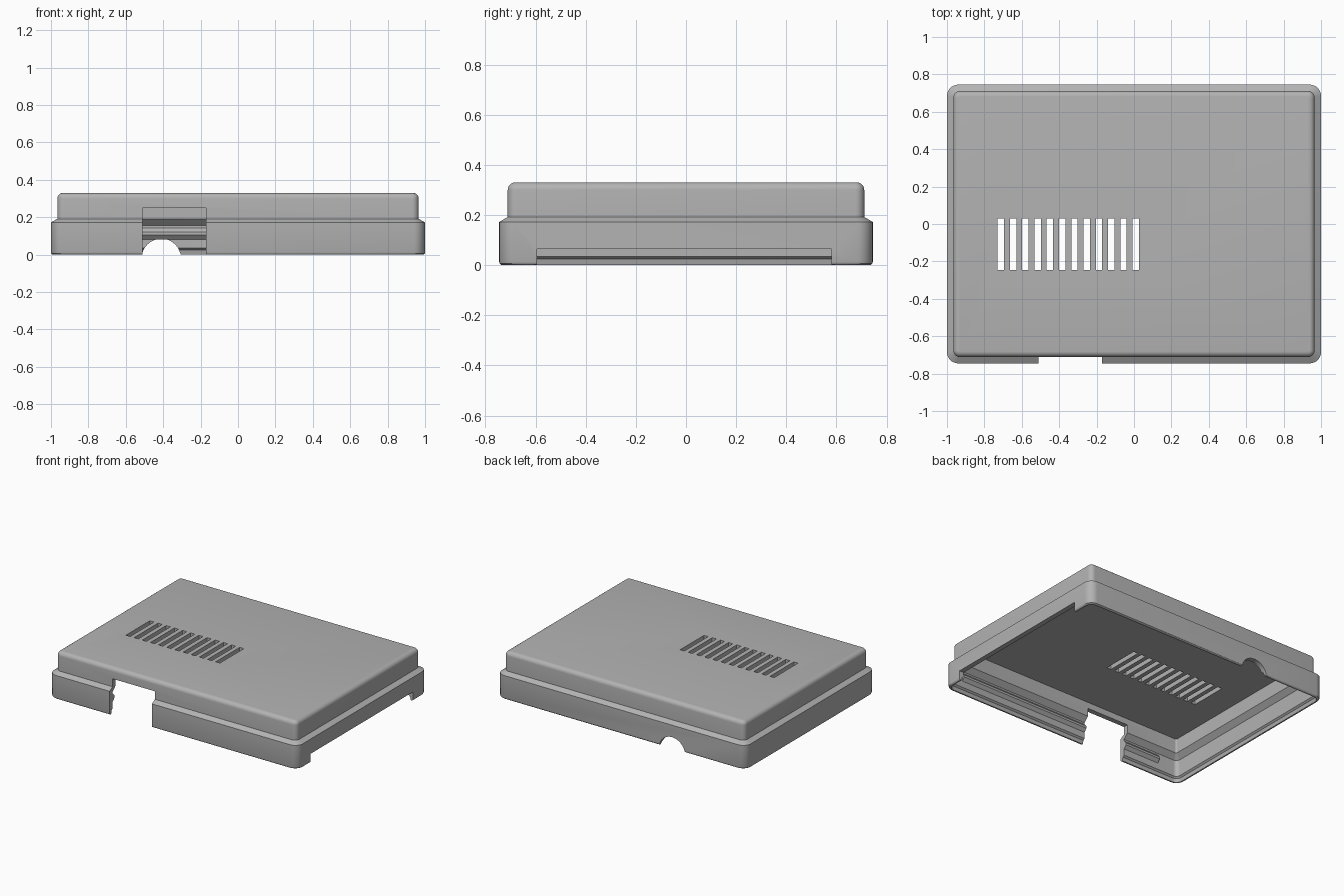
import bpy, bmesh, math

cube = bpy.data.objects.get("Cube")
if cube:
    bpy.data.objects.remove(cube, do_unlink=True)

HX, HY = 1.0, 0.745

grey = bpy.data.materials.new("plain_grey")
grey.use_nodes = True
colour = (0.45, 0.45, 0.45, 1)
grey.diffuse_color = colour
grey.node_tree.nodes["Principled BSDF"].inputs["Base Color"].default_value = colour


def finish(name, bm):
    bmesh.ops.recalc_face_normals(bm, faces=bm.faces[:])
    mesh = bpy.data.meshes.new(name)
    bm.to_mesh(mesh)
    bm.free()
    obj = bpy.data.objects.new(name, mesh)
    bpy.context.collection.objects.link(obj)
    mesh.materials.append(grey)
    return obj


def rounded_ring(bm, inset, z, radius, steps=8):
    """Rounded rectangle, pulled in from the outer footprint."""
    ring = []
    for k, (sx, sy) in enumerate([(1, 1), (-1, 1), (-1, -1), (1, -1)]):
        for i in range(steps + 1):
            a = math.pi / 2 * (k + i / steps)
            x = sx * (HX - inset - radius) + radius * math.cos(a)
            y = sy * (HY - inset - radius) + radius * math.sin(a)
            ring.append(bm.verts.new((x, y, z)))
    return ring


def box(name, x0, x1, y0, y1, z0, z1):
    bm = bmesh.new()
    bmesh.ops.create_cube(bm, size=1)
    for v in bm.verts:
        v.co = (x1 if v.co.x > 0 else x0, y1 if v.co.y > 0 else y0, z1 if v.co.z > 0 else z0)
    return finish(name, bm)


def cut(target, cutter):
    cutter.hide_render = True
    mod = target.modifiers.new("cut", 'BOOLEAN')
    mod.operation, mod.solver, mod.object = 'DIFFERENCE', 'EXACT', cutter
    bpy.context.view_layer.objects.active = target
    bpy.ops.object.modifier_apply(modifier=mod.name)
    bpy.data.objects.remove(cutter, do_unlink=True)


# Shell section: inside ceiling, down the inner wall, round the rim, up the outside
section = [(0.07, 0.295, 0.012), (0.07, 0.19, 0.012), (0.036, 0.155, 0.03),
           (0.036, 0.035, 0.03), (0.024, 0.025, 0.04), (0.018, 0.0, 0.045)]
section += [(0.012 * (1 - math.sin(a)), 0.012 * (1 - math.cos(a)), 0.06)
            for a in (0, math.pi / 6, math.pi / 3, math.pi / 2)]
section += [(0.0, 0.172, 0.06), (0.034, 0.192, 0.035)]
section += [(0.034 + 0.03 * (1 - math.cos(a)), 0.30 + 0.03 * math.sin(a),
             0.035 - 0.028 * (1 - math.cos(a)))
            for a in [math.pi / 2 * i / 6 for i in range(7)]]

bm = bmesh.new()
rings = [rounded_ring(bm, *s) for s in section]
for lower, upper in zip(rings, rings[1:]):
    n = len(lower)
    for i in range(n):
        j = (i + 1) % n
        bm.faces.new((lower[i], lower[j], upper[j], upper[i]))
bm.faces.new(rings[0])
bm.faces.new(rings[-1])
shell = finish("cover_shell", bm)

# Ventilation slots
for i in range(12):
    x = -0.712 + i * 0.0656
    cut(shell, box("slot_cutter", x - 0.017, x + 0.017, -0.245, 0.03, 0.2, 0.4))

# Front cable notch and side opening
cut(shell, box("front_notch_cutter", -0.51, -0.17, -0.85, -0.6, -0.1, 0.25))
cut(shell, box("side_opening_cutter", 0.85, 1.1, -0.595, 0.58, -0.1, 0.065))

# Round cable opening in the back wall
bm = bmesh.new()
bmesh.ops.create_cone(bm, cap_ends=True, segments=48, radius1=0.105, radius2=0.105, depth=0.25)
for v in bm.verts:
    x, y, z = v.co
    v.co = (x - 0.41, 0.725 + z, y - 0.02)
cut(shell, finish("back_opening_cutter", bm))

bpy.ops.object.select_all(action='DESELECT')
shell.select_set(True)
bpy.context.view_layer.objects.active = shell
bpy.ops.object.shade_smooth_by_angle(angle=math.radians(30))


# Snap ridges along the inside of the front and back walls
def ridge(name, x0, x1, side):
    wall = HY - 0.034
    profile = [(wall, 0.08), (wall - 0.022, 0.105), (wall - 0.022, 0.12), (wall, 0.145)]
    bm = bmesh.new()
    ends = [[bm.verts.new((x, side * y, z)) for y, z in profile] for x in (x0, x1)]
    for end in ends:
        bm.faces.new(end)
    for i in range(4):
        j = (i + 1) % 4
        bm.faces.new((ends[0][i], ends[0][j], ends[1][j], ends[1][i]))
    finish(name, bm)


ridge("front_ridge_right", -0.8, -0.51, -1)
ridge("front_ridge_left", -0.17, 0.88, -1)
ridge("back_ridge", -0.8, 0.88, 1)
